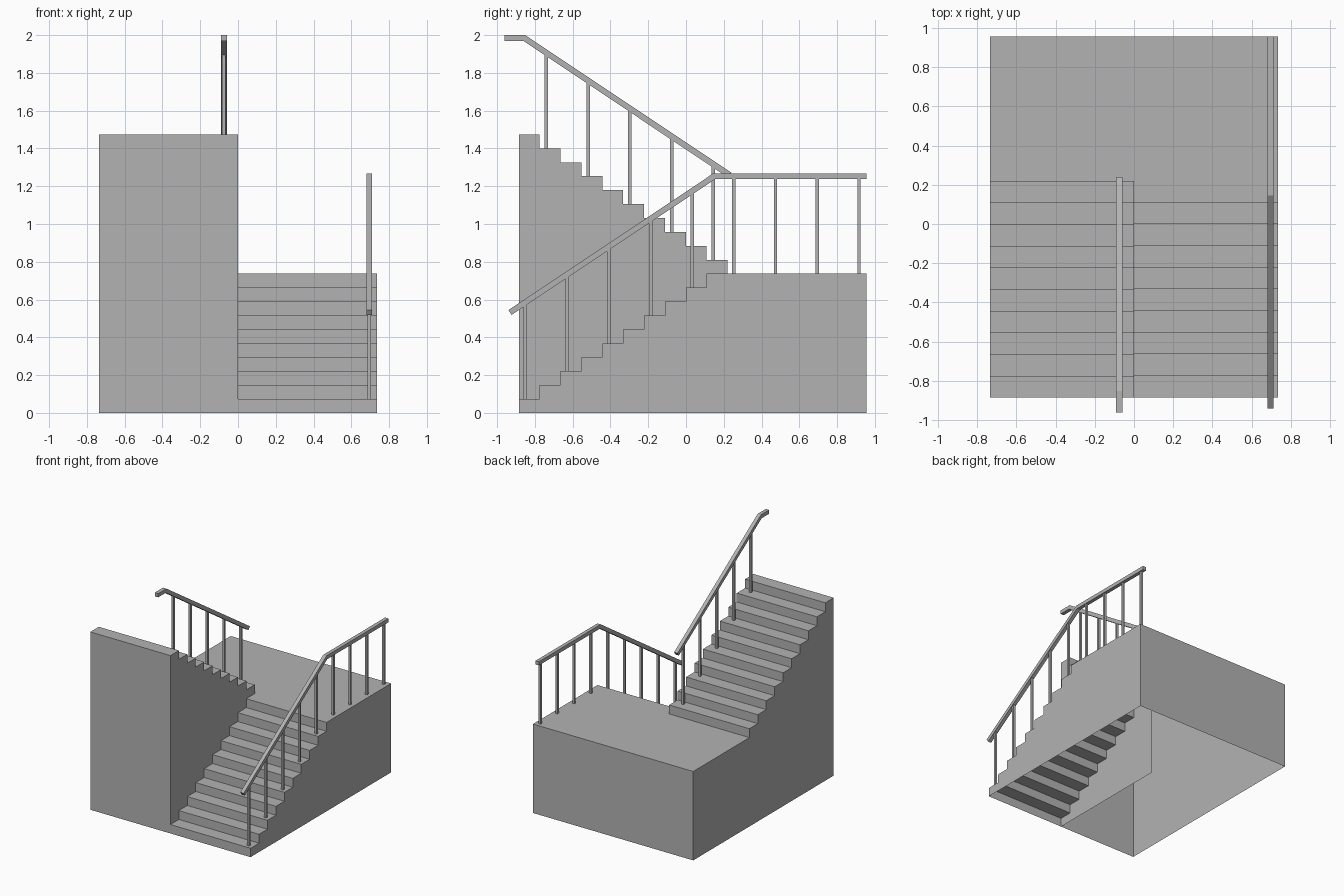
import bpy, bmesh
from mathutils import Vector

cube = bpy.data.objects.get("Cube")
if cube:
    bpy.data.objects.remove(cube)

# Main dimensions
STEPS = 10
RISE, RUN = 0.0737, 0.1105
HALF_W = 0.735
FRONT, BACK = -0.885, 0.955
LAND_Z = STEPS * RISE
LOW_END = FRONT + (STEPS - 1) * RUN     # last riser of the lower flight
UP_START = FRONT + STEPS * RUN          # first riser of the upper flight


def make_material(name, grey):
    mat = bpy.data.materials.new(name)
    mat.use_nodes = True
    colour = (grey, grey, grey, 1)
    mat.diffuse_color = colour
    mat.node_tree.nodes["Principled BSDF"].inputs["Base Color"].default_value = colour
    return mat


concrete = make_material("concrete grey", 0.45)


def finish(name, bm, solid=True):
    if solid:
        bmesh.ops.recalc_face_normals(bm, faces=bm.faces)
    mesh = bpy.data.meshes.new(name)
    bm.to_mesh(mesh)
    bm.free()
    mesh.materials.append(concrete)
    obj = bpy.data.objects.new(name, mesh)
    bpy.context.collection.objects.link(obj)
    return obj


def add_face(bm, points):
    return bm.faces.new([bm.verts.new(p) for p in points])


def sheet(name, points, normal):
    """Single flat face turned towards the given direction."""
    bm = bmesh.new()
    face = add_face(bm, points)
    face.normal_update()
    if face.normal.dot(Vector(normal)) < 0:
        face.normal_flip()
    return finish(name, bm, solid=False)


def wall(name, x, profile, side):
    return sheet(name, [(x, y, z) for y, z in profile], (side, 0, 0))


def stair_profile(y, z, direction):
    """Zigzag of risers and treads, ending at the top of the last riser."""
    points = [(y, z)]
    for i in range(STEPS):
        z += RISE
        points.append((y, z))
        if i < STEPS - 1:
            y += direction * RUN
            points.append((y, z))
    return points


def sweep(name, profile, x0, x1):
    """Open strip of treads and risers facing up and forward."""
    bm = bmesh.new()
    for (ya, za), (yb, zb) in zip(profile, profile[1:]):
        add_face(bm, [(x0, ya, za), (x1, ya, za), (x1, yb, zb), (x0, yb, zb)])
    bmesh.ops.remove_doubles(bm, verts=bm.verts, dist=0.0001)
    bm.normal_update()
    up = next(f for f in bm.faces if abs(f.normal.z) > 0.5)
    if up.normal.z < 0:
        bmesh.ops.reverse_faces(bm, faces=bm.faces)
    return finish(name, bm, solid=False)


# Stair flights, hollow underneath
lower = stair_profile(FRONT, 0, 1)
upper = stair_profile(UP_START, LAND_Z, -1) + [(FRONT, 2 * LAND_Z), (FRONT, 0)]
sweep("lower_flight", lower, 0, HALF_W)
sweep("upper_flight", upper[::-1], -HALF_W, 0)

# Landing floor and outer walls, open at the bottom
sheet("landing_floor", [(0, LOW_END, LAND_Z), (HALF_W, LOW_END, LAND_Z),
                        (HALF_W, BACK, LAND_Z), (-HALF_W, BACK, LAND_Z),
                        (-HALF_W, UP_START, LAND_Z), (0, UP_START, LAND_Z)], (0, 0, 1))
sheet("back_wall", [(-HALF_W, BACK, 0), (HALF_W, BACK, 0),
                    (HALF_W, BACK, LAND_Z), (-HALF_W, BACK, LAND_Z)], (0, 1, 0))
wall("left_wall", HALF_W, lower + [(BACK, LAND_Z), (BACK, 0)], 1)
wall("right_wall", -HALF_W, upper + [(BACK, 0), (BACK, LAND_Z)], -1)
wall("middle_wall", 0, upper + [(UP_START, 0)], 1)


def handrail(name, x, path, size=0.031):
    """Square bar following a path in the side plane, with mitred bends."""
    pts = [Vector(p) for p in path]
    dirs = [(b - a).normalized() for a, b in zip(pts, pts[1:])]
    bm = bmesh.new()
    rings = []
    for i, p in enumerate(pts):
        d0, d1 = dirs[max(i - 1, 0)], dirs[min(i, len(dirs) - 1)]
        n0, n1 = Vector((-d0.y, d0.x)), Vector((-d1.y, d1.x))
        miter = (n0 + n1) / (1 + n0.dot(n1)) * size / 2
        a, b = p + miter, p - miter
        rings.append([bm.verts.new(v) for v in (
            (x - size / 2, *a), (x + size / 2, *a),
            (x + size / 2, *b), (x - size / 2, *b))])
    for r, s in zip(rings, rings[1:]):
        for k in range(4):
            bm.faces.new((r[k], r[(k + 1) % 4], s[(k + 1) % 4], s[k]))
    bm.faces.new(rings[0])
    bm.faces.new(rings[-1])
    return finish(name, bm)


def baluster(name, x, y, bottom, top, size=0.018):
    bm = bmesh.new()
    bmesh.ops.create_cube(bm, size=1)
    bmesh.ops.scale(bm, vec=(size, size, top - bottom), verts=bm.verts)
    bmesh.ops.translate(bm, vec=(x, y, (top + bottom) / 2), verts=bm.verts)
    return finish(name, bm)


# Handrails
LOW_X, UP_X = 0.695, -0.075
RAIL_Z, BEND_Y = 1.253, 0.15
TOP_Z, TOP_BEND = 1.985, -0.857
SLOPE = RISE / RUN
handrail("lower_handrail", LOW_X,
         [(-0.932, RAIL_Z - SLOPE * (BEND_Y + 0.932)), (BEND_Y, RAIL_Z), (BACK, RAIL_Z)])
handrail("upper_handrail", UP_X,
         [(-0.96, TOP_Z), (TOP_BEND, TOP_Z), (0.232, TOP_Z - SLOPE * (0.232 - TOP_BEND))])

# Balusters on every second step, then along the landing
for i in range(5):
    y = -0.85 + 2 * RUN * i
    baluster("lower_baluster", LOW_X, y, RISE * (1 + 2 * i), RAIL_Z - SLOPE * (BEND_Y - y))
    y = 0.145 - 2 * RUN * i
    baluster("upper_baluster", UP_X, y, LAND_Z + RISE * (1 + 2 * i),
             TOP_Z - SLOPE * (y - TOP_BEND))
for i in range(4):
    baluster("landing_baluster", LOW_X, 0.253 + 2 * RUN * i, LAND_Z, RAIL_Z)
